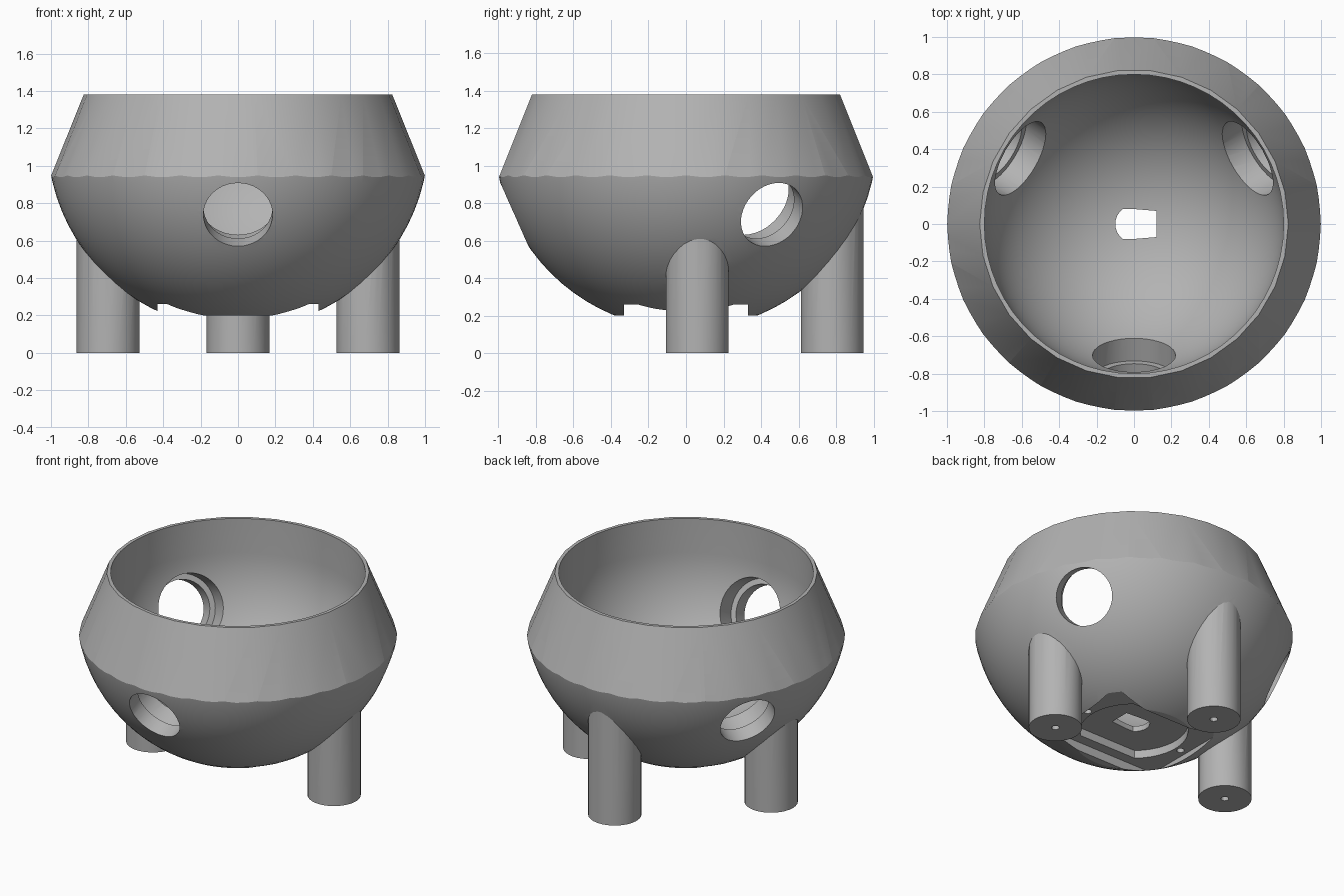
import bpy, bmesh, math
from mathutils import Vector, Matrix

if "Cube" in bpy.data.objects:
    bpy.data.objects.remove(bpy.data.objects["Cube"])

CENTRE_Z = 1.146          # centre of the bowl's sphere
OUTER, INNER = 1.019, 0.80

grey = bpy.data.materials.new("plain_grey")
grey.use_nodes = True
colour = (0.45, 0.45, 0.45, 1)
grey.diffuse_color = colour
grey.node_tree.nodes["Principled BSDF"].inputs["Base Color"].default_value = colour


def make(name, bm):
    bmesh.ops.recalc_face_normals(bm, faces=bm.faces)
    mesh = bpy.data.meshes.new(name)
    bm.to_mesh(mesh)
    bm.free()
    mesh.materials.append(grey)
    obj = bpy.data.objects.new(name, mesh)
    bpy.context.collection.objects.link(obj)
    return obj


def lathe(name, profile, sides, matrix=Matrix()):
    """Closed solid turned about z from (radius, height) pairs."""
    bm = bmesh.new()
    rings = []
    for r, z in profile:
        count = sides if r > 0 else 1
        rings.append([bm.verts.new((r * math.cos(math.tau * i / sides),
                                    r * math.sin(math.tau * i / sides), z))
                      for i in range(count)])
    for a, b in zip(rings, rings[1:]):
        for i in range(sides):
            j = (i + 1) % sides
            quad = [a[i % len(a)], a[j % len(a)], b[j % len(b)], b[i % len(b)]]
            bm.faces.new(list(dict.fromkeys(quad)))
    for ring in (rings[0], rings[-1]):
        if len(ring) > 1:
            bm.faces.new(ring)
    bm.transform(matrix)
    return make(name, bm)


def prism(name, points, z0, z1):
    bm = bmesh.new()
    face = bm.faces.new([bm.verts.new((x, y, z0)) for x, y in points])
    top = bmesh.ops.extrude_face_region(bm, geom=[face])["geom"]
    bmesh.ops.translate(bm, vec=(0, 0, z1 - z0),
                        verts=[v for v in top if isinstance(v, bmesh.types.BMVert)])
    return make(name, bm)


def combine(body, tool, operation):
    mod = body.modifiers.new("shape", 'BOOLEAN')
    mod.operation, mod.object, mod.solver = operation, tool, 'EXACT'
    bpy.context.view_layer.objects.active = body
    bpy.ops.object.modifier_apply(modifier=mod.name)
    bpy.data.objects.remove(tool)


def arc(radius, start, end, steps):
    """Profile points on the bowl's sphere, angles measured from straight down."""
    pts = []
    for i in range(steps + 1):
        a = math.radians(start + (end - start) * i / steps)
        r = radius * math.sin(a)
        pts.append((r if r > 1e-5 else 0, CENTRE_Z - radius * math.cos(a)))
    return pts


# Bowl: a sphere trimmed by a faceted cone, with a flat underside
bowl = lathe("bowl_with_legs", arc(OUTER, 0, 180, 40), 90)
combine(bowl, lathe("cone", [(1.3, 0.2), (0.825, 1.38)], 30), 'INTERSECT')

# Three legs
legs = [(0, 0.78), (0.695, 0.06), (-0.695, 0.06)]
for x, y in legs:
    place = Matrix.Translation((x, y, 0))
    combine(bowl, lathe("leg", [(0.168, 0), (0.168, 0.85)], 30, place), 'UNION')

# Hollow inside: hemisphere with straight walls above
combine(bowl, lathe("hollow", arc(INNER, 0, 90, 24) + [(INNER, 1.6)], 60), 'DIFFERENCE')

# Three stepped side holes pointing outward and down
for angle in (-90, 30, 150):
    a, tilt = math.radians(angle), math.radians(24)
    axis = Vector((math.cos(a) * math.cos(tilt), math.sin(a) * math.cos(tilt), -math.sin(tilt)))
    place = Matrix.Translation((0, 0, CENTRE_Z)) @ axis.to_track_quat('Z', 'Y').to_matrix().to_4x4()
    steps = [(0.222, 0.6), (0.222, 0.90), (0.185, 0.90), (0.185, 1.2)]
    combine(bowl, lathe("side_hole", steps, 40, place), 'DIFFERENCE')

# Underside: rectangular recess, flat-sided round pocket and slot
combine(bowl, prism("recess", [(-.43, -.33), (.43, -.33), (.43, .33), (-.43, .33)], 0.1, 0.26),
        'DIFFERENCE')
pocket, slot = [], []
for i in range(40):
    a = math.tau * (i + 0.5) / 40
    x, y = 0.34 * math.cos(a), 0.34 * math.sin(a)
    if abs(y) < 0.26:
        pocket.append((x, y))
for i in range(9):
    a = math.radians(127 + 106 * i / 8)
    slot.append((0.1 * math.cos(a), 0.1 * math.sin(a)))
slot += [(0, -0.08), (0.12, -0.07), (0.12, 0.07), (0, 0.08)]
combine(bowl, prism("pocket", pocket, 0.15, 0.315), 'DIFFERENCE')
combine(bowl, prism("slot", slot, 0.2, 0.5), 'DIFFERENCE')

# Screw holes in the recess and under each leg
for x, y, top in [(0.38, 0, 0.33), (-0.38, 0, 0.33)] + [(x, y, 0.2) for x, y in legs]:
    place = Matrix.Translation((x, y, 0))
    combine(bowl, lathe("screw_hole", [(0.025, -0.1), (0.025, top)], 12, place), 'DIFFERENCE')

bpy.ops.object.select_all(action='DESELECT')
bowl.select_set(True)
bpy.context.view_layer.objects.active = bowl
bpy.ops.object.shade_smooth_by_angle(angle=math.radians(20))
